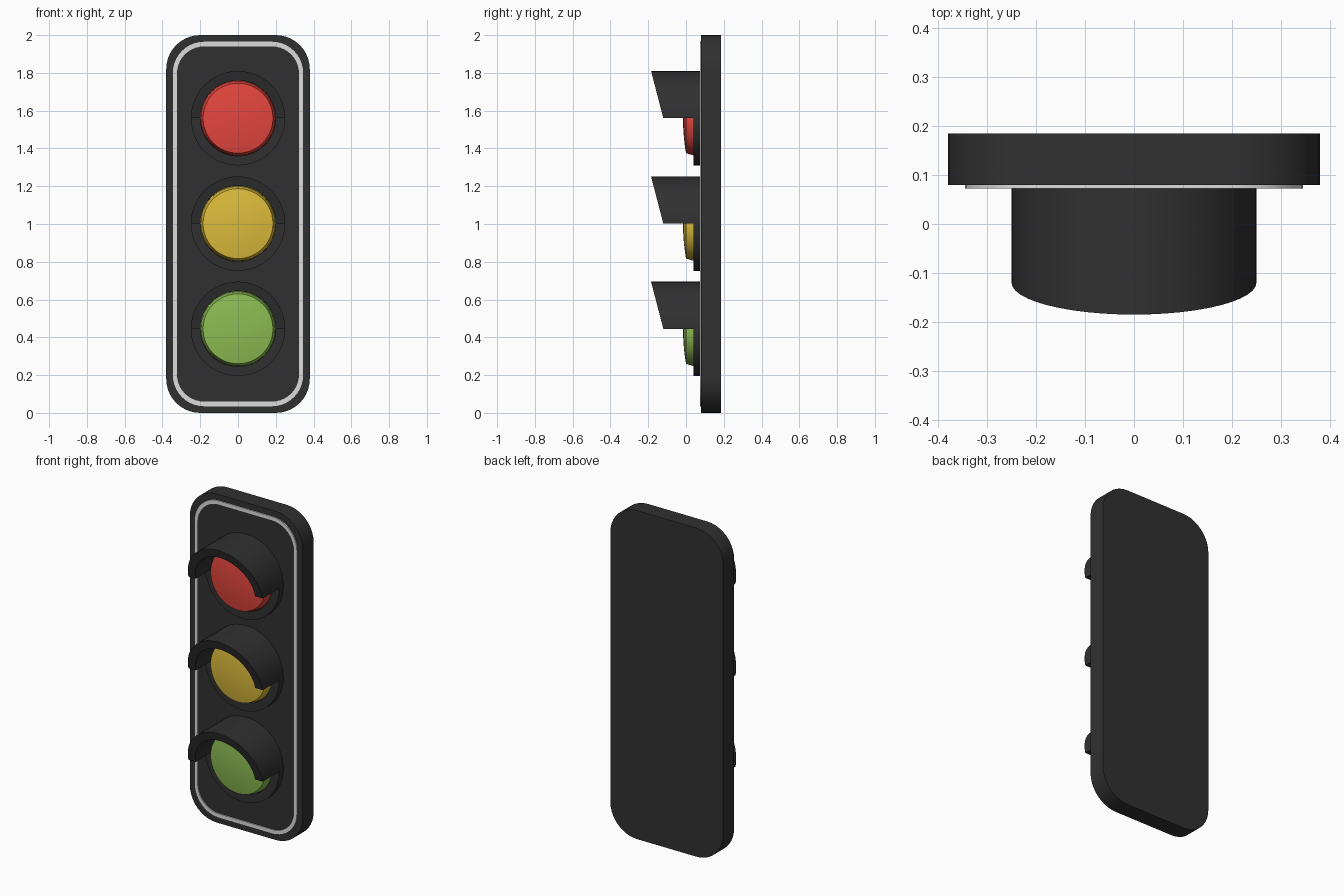
import bpy, bmesh, math
from math import pi, sin, cos

if "Cube" in bpy.data.objects:
    bpy.data.objects.remove(bpy.data.objects["Cube"])


def material(name, rgb):
    m = bpy.data.materials.new(name)
    m.diffuse_color = (*rgb, 1)
    m.use_nodes = True
    m.node_tree.nodes["Principled BSDF"].inputs["Base Color"].default_value = m.diffuse_color
    return m


black = material("housing black", (0.03, 0.03, 0.03))
white = material("trim white", (0.72, 0.72, 0.72))
red = material("lens red", (0.78, 0.062, 0.048))
yellow = material("lens yellow", (0.72, 0.50, 0.045))
green = material("lens green", (0.26, 0.50, 0.085))


def loft(name, loops, mat, caps=True, cyclic=False):
    """Skin a series of closed loops, capped or joined end to start."""
    bm = bmesh.new()
    rings = [[bm.verts.new(p) for p in loop] for loop in loops]
    pairs = list(zip(rings, rings[1:]))
    if cyclic:
        pairs.append((rings[-1], rings[0]))
    for a, b in pairs:
        n = len(a)
        for i in range(n):
            j = (i + 1) % n
            bm.faces.new((a[i], a[j], b[j], b[i]))
    if caps and not cyclic:
        bm.faces.new(rings[0])
        bm.faces.new(rings[-1])
    bmesh.ops.recalc_face_normals(bm, faces=bm.faces)
    mesh = bpy.data.meshes.new(name)
    bm.to_mesh(mesh)
    bm.free()
    mesh.materials.append(mat)
    ob = bpy.data.objects.new(name, mesh)
    bpy.context.collection.objects.link(ob)
    return ob


def rounded(hx, hz, r, y, seg=10):
    """Rounded rectangle in the xz plane, centred on z = 1."""
    pts = []
    for k, (sx, sz) in enumerate([(1, 1), (-1, 1), (-1, -1), (1, -1)]):
        for i in range(seg + 1):
            a = (k + i / seg) * pi / 2
            pts.append((sx * (hx - r) + r * cos(a), y, 1 + sz * (hz - r) + r * sin(a)))
    return pts


def circle(r, y, zc, n=48):
    return [(r * cos(2 * pi * i / n), y, zc + r * sin(2 * pi * i / n)) for i in range(n)]


# Housing slab
loft("housing", [rounded(0.38, 1.0, 0.18, 0.08), rounded(0.38, 1.0, 0.18, 0.185)], black)

# Thin raised border line
loft("border_trim", [rounded(0.345, 0.965, 0.165, 0.073), rounded(0.345, 0.965, 0.165, 0.082),
                     rounded(0.323, 0.94, 0.143, 0.082), rounded(0.323, 0.94, 0.143, 0.073)],
     white, cyclic=True)

R_OUT, R_IN = 0.25, 0.2
for label, zc, mat in (("red", 1.56, red), ("yellow", 1.002, yellow), ("green", 0.445, green)):
    # Round bezel
    loft(label + "_bezel", [circle(R_OUT, 0.04, zc), circle(R_OUT, 0.09, zc),
                            circle(R_IN, 0.09, zc), circle(R_IN, 0.04, zc)], black, cyclic=True)

    # Half-round visor with a slanted front edge
    sections = []
    for i in range(25):
        a = pi * i / 24
        sections.append([(r * cos(a), y, zc + r * sin(a))
                         for r, y in ((R_OUT, 0.04), (R_OUT, -0.12 - 0.26 * R_OUT * sin(a)),
                                      (R_IN, -0.12 - 0.26 * R_IN * sin(a)), (R_IN, 0.04))])
    loft(label + "_visor", sections, black)

    # Slightly domed lens with a tapered rim
    dome = [(0.185 * k, -0.016 * (1 - k * k)) for k in (1, 0.8, 0.6, 0.4, 0.2)]
    loft(label + "_lens", [circle(r, y, zc) for r, y in [(0.2, 0.085), (0.197, 0.04)] + dome], mat)

# Smooth shading with sharp edges kept
for ob in bpy.context.collection.objects:
    ob.select_set(True)
    bpy.context.view_layer.objects.active = ob
bpy.ops.object.shade_smooth_by_angle(angle=math.radians(30))
